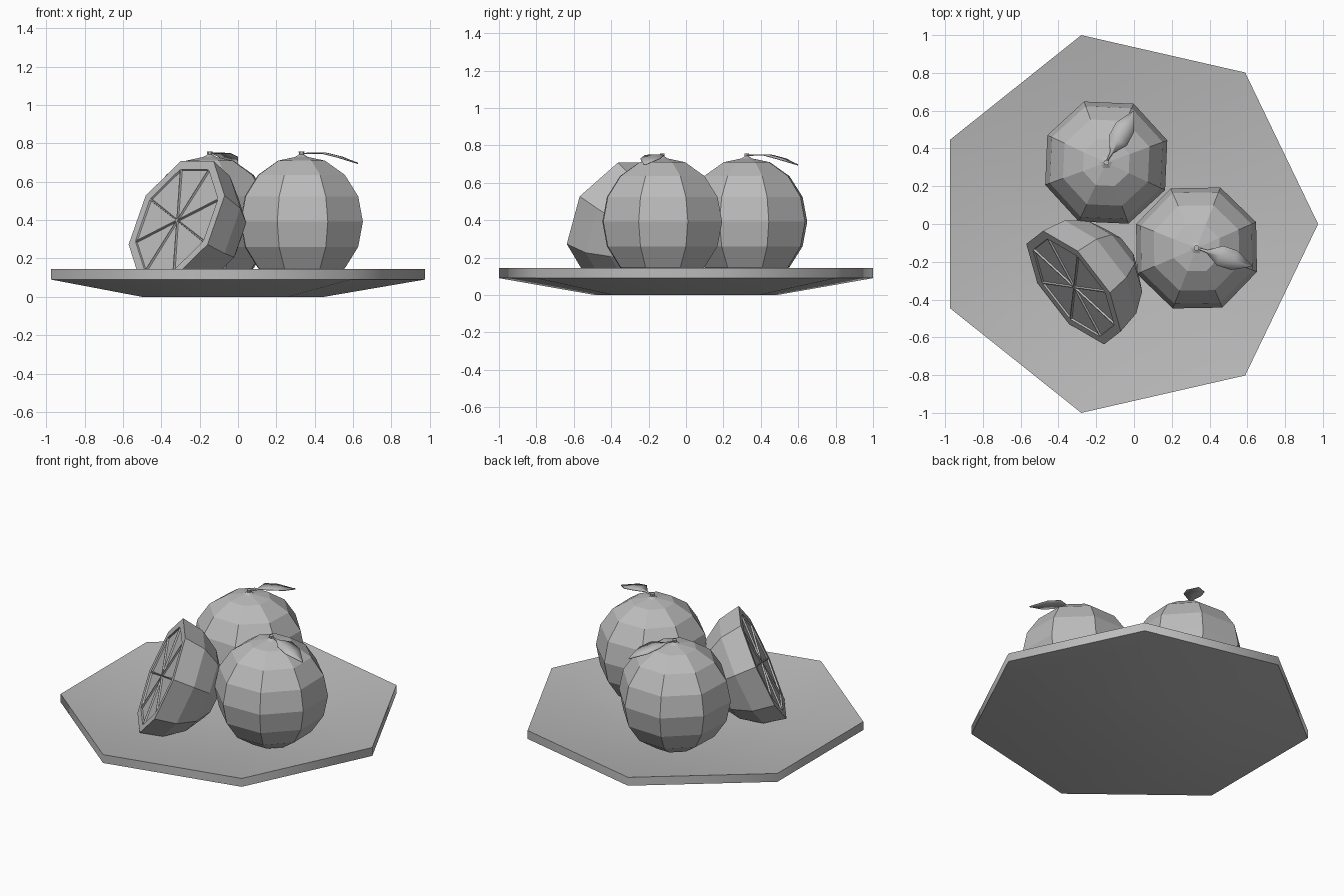
import bpy, bmesh
from math import sin, cos, pi, radians
from mathutils import Matrix, Vector

if "Cube" in bpy.data.objects:
    bpy.data.objects.remove(bpy.data.objects["Cube"])

# Darker grey shared by all parts
grey = bpy.data.materials.new("dark_grey")
grey.diffuse_color = (0.5, 0.5, 0.5, 1)
grey.use_nodes = True
grey.node_tree.nodes["Principled BSDF"].inputs["Base Color"].default_value = grey.diffuse_color


def lathe(bm, profile, sides, turn=0.0):
    """Revolve (radius, z) points; a zero radius makes a pole."""
    rings = []
    for r, z in profile:
        if r < 1e-5:
            rings.append([bm.verts.new((0, 0, z))])
        else:
            rings.append([bm.verts.new((r * cos(turn + 2 * pi * i / sides),
                                        r * sin(turn + 2 * pi * i / sides), z))
                          for i in range(sides)])
    for a, b in zip(rings, rings[1:]):
        for i in range(sides):
            j = (i + 1) % sides
            loop = [a[i % len(a)], a[j % len(a)], b[j % len(b)], b[i % len(b)]]
            bm.faces.new(list(dict.fromkeys(loop)))
    return rings


def finish(bm, name, matrix, smooth=0):
    bmesh.ops.recalc_face_normals(bm, faces=bm.faces[:])
    me = bpy.data.meshes.new(name)
    bm.to_mesh(me)
    bm.free()
    me.materials.append(grey)
    ob = bpy.data.objects.new(name, me)
    ob.matrix_world = matrix
    bpy.context.collection.objects.link(ob)
    if smooth:
        me.shade_smooth()
        me.set_sharp_from_angle(angle=radians(smooth))
    return ob


# Seven-sided dished plate
bm = bmesh.new()
lathe(bm, [(0, 0), (0.5, 0), (1.0257, 0.09), (1.0257, 0.145), (0.5, 0.055), (0, 0.055)], 7)
finish(bm, "plate", Matrix.Translation((-0.051, 0, 0)), 60)


def whole_fruit(tag, x, y, turn, leaf_turn):
    place = Matrix.Translation((x, y, 0))
    r, c = 0.344, 0.392
    # Eight-sided fruit body
    bm = bmesh.new()
    lathe(bm, [(r * sin(pi * i / 8), c - r * cos(pi * i / 8)) for i in range(9)], 8, radians(turn))
    finish(bm, "fruit_" + tag, place)
    # Flared stem nub
    bm = bmesh.new()
    lathe(bm, [(0, 0.72), (0.035, 0.728), (0.013, 0.742), (0.015, 0.757), (0, 0.757)], 6)
    finish(bm, "stem_" + tag, place, 50)
    # Drooping leaf: (distance, half width, height) along its midrib
    bm = bmesh.new()
    rows = []
    for d, w, z in [(0.0, 0.003, 0.748), (0.06, 0.008, 0.75), (0.13, 0.054, 0.75),
                    (0.21, 0.054, 0.731), (0.308, 0.003, 0.698)]:
        rows.append([bm.verts.new((d, s * w, z - 0.003 * abs(s))) for s in (-1, 0, 1)])
    for a, b in zip(rows, rows[1:]):
        for i in range(2):
            bm.faces.new((a[i], b[i], b[i + 1], a[i + 1]))
    leaf = finish(bm, "leaf_" + tag, place @ Matrix.Rotation(radians(leaf_turn), 4, 'Z'), 60)
    mod = leaf.modifiers.new("thickness", 'SOLIDIFY')
    mod.thickness = 0.004
    mod.offset = 0


whole_fruit("right", 0.331, -0.127, 23.5, -18)
whole_fruit("back", -0.147, 0.325, 20, 62)

# Half fruit: hemisphere with rind, leaning so the cut faces front left
R = 0.364
bm = bmesh.new()
steps = [pi / 8 * i for i in range(4, -1, -1)]
profile = [(R * cos(a), -R * sin(a)) for a in steps] + [(R * 0.87, 0), (0, 0)]
rings = lathe(bm, profile, 8, pi / 8)
bmesh.ops.recalc_face_normals(bm, faces=bm.faces[:])
# Recessed segments between thin membranes
segments = list(rings[-1][0].link_faces)
bmesh.ops.inset_individual(bm, faces=segments, thickness=0.006, depth=0)
bmesh.ops.inset_individual(bm, faces=segments, thickness=0.004, depth=-0.01)
h = Vector((0.612, -0.791, 0)).normalized()
u = Vector((0.312, 0.256, 0.914))
n = h.cross(u).normalized()
u = n.cross(h)
frame = Matrix((h, u, n)).transposed().to_4x4()
finish(bm, "half_fruit", Matrix.Translation((-0.32, -0.337, 0.40)) @ frame)
